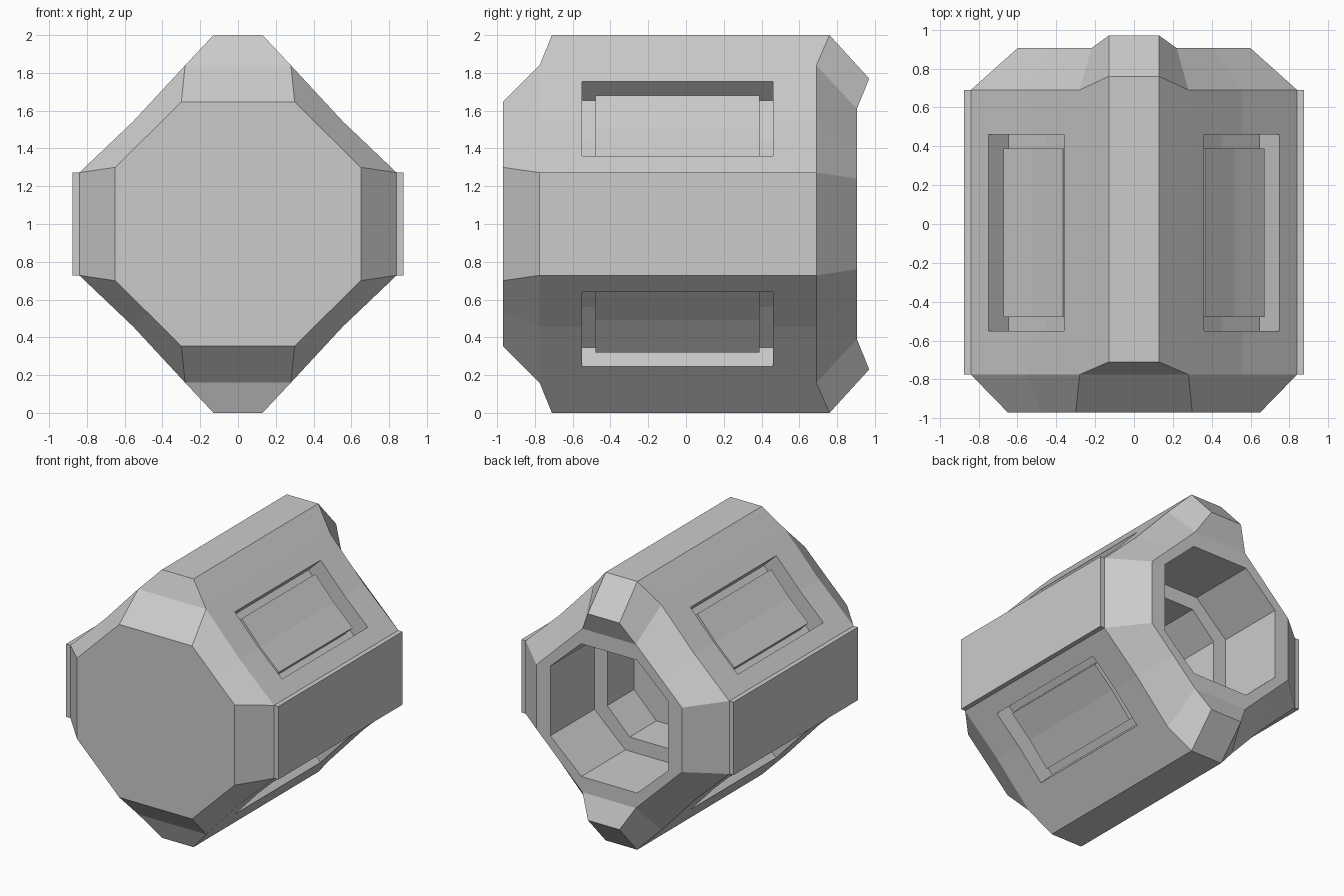
import bpy
import bmesh

cube = bpy.data.objects.get("Cube")
if cube:
    bpy.data.objects.remove(cube, do_unlink=True)

MID = 1.0  # height of the centre axis

grey = bpy.data.materials.new("plain grey")
grey.use_nodes = True
colour = (0.6, 0.6, 0.6, 1)
grey.diffuse_color = colour
grey.node_tree.nodes["Principled BSDF"].inputs["Base Color"].default_value = colour


def finish(name, bm):
    """Turn a bmesh into a flat shaded object."""
    bmesh.ops.remove_doubles(bm, verts=bm.verts, dist=1e-5)
    bmesh.ops.dissolve_degenerate(bm, edges=bm.edges, dist=1e-5)
    bmesh.ops.recalc_face_normals(bm, faces=bm.faces)
    mesh = bpy.data.meshes.new(name)
    bm.to_mesh(mesh)
    bm.free()
    mesh.materials.append(grey)
    obj = bpy.data.objects.new(name, mesh)
    bpy.context.collection.objects.link(obj)
    return obj


def loft(bm, rings):
    """Skin closed rings of (x, y, z) points and cap both ends."""
    rows = [[bm.verts.new(p) for p in ring] for ring in rings]
    n = len(rows[0])
    for a, b in zip(rows, rows[1:]):
        for i in range(n):
            j = (i + 1) % n
            bm.faces.new((a[i], a[j], b[j], b[i]))
    bm.faces.new(rows[0])
    bm.faces.new(rows[-1])


def four_way(quarter):
    """Mirror a quarter outline, running from side to top, all the way round."""
    ring = []
    for sx, sz in ((1, 1), (-1, 1), (-1, -1), (1, -1)):
        part = quarter if sx * sz > 0 else quarter[::-1]
        ring += [(sx * x, y, MID + sz * z) for x, y, z in part]
    return ring


def station(y, outline, ridge):
    """One quarter section: three outline points and the ridge point."""
    return four_way([(x, y, z) for x, z in outline] + [ridge])


# Main hull: closed front, ridged sides, hooked ridge ends, stepped back bore
RIDGE = 0.13
front = [(0.65, 0.30), (0.475, 0.4725), (0.30, 0.645)]
side = [(0.84, 0.272), (0.555, 0.543), (0.28, 0.84)]
back = [(0.60, 0.24), (0.41, 0.425), (0.22, 0.61)]
wide_bore = [(0.485, 0.26), (0.3575, 0.3775), (0.23, 0.495)]
deep_bore = [(0.38, 0.205), (0.2875, 0.2975), (0.195, 0.39)]
rings = [
    station(-0.97, front, (RIDGE, -0.97, 0.645)),
    station(-0.775, side, (RIDGE, -0.775, 0.84)),
    station(-0.775, side, (RIDGE, -0.71, 1.0)),
    station(0.69, side, (RIDGE, 0.76, 1.0)),
    station(0.905, back, (RIDGE, 0.97, 0.77)),
    station(0.905, back, (RIDGE, 0.905, 0.61)),
]
for y, bore in ((0.905, wide_bore), (0.385, wide_bore),
                (0.385, deep_bore), (0.07, deep_bore)):
    rings.append(station(y, bore, (RIDGE, y, bore[2][1])))
bm = bmesh.new()
loft(bm, rings)
hull = finish("hull", bm)

# Outlines of the window and its panel on the sloping sides
window = [(0.75, 0.36), (0.555, 0.545), (0.365, 0.76)]
panel = [(0.71, 0.398), (0.555, 0.545), (0.403, 0.717)]


def slab(bm, slope, sx, sz, y0, y1, inner, outer):
    """Block following the slope between two depths."""
    profile = [(x + inner, z + inner) for x, z in slope]
    profile += [(x + outer, z + outer) for x, z in reversed(slope)]
    loft(bm, [[(sx * x, y, MID + sz * z) for x, z in profile] for y in (y0, y1)])


corners = [(sx, sz) for sx in (1, -1) for sz in (1, -1)]

# Cut the four window recesses
bm = bmesh.new()
for sx, sz in corners:
    slab(bm, window, sx, sz, -0.55, 0.46, -0.105, 0.1)
cutter = finish("window_cutter", bm)
cutter.hide_render = True
cut = hull.modifiers.new("windows", "BOOLEAN")
cut.operation = "DIFFERENCE"
cut.solver = "EXACT"
cut.object = cutter
bpy.context.view_layer.objects.active = hull
bpy.ops.object.modifier_apply(modifier=cut.name)
bpy.data.objects.remove(cutter, do_unlink=True)

# Raised panels standing inside the recesses with a gap all round
for sx, sz in corners:
    bm = bmesh.new()
    slab(bm, panel, sx, sz, -0.48, 0.39, -0.115, -0.037)
    name = ("left" if sx > 0 else "right") + ("_upper" if sz > 0 else "_lower")
    finish(name + "_window_panel", bm)

# Flat side plates
for sx, name in ((1, "left_side_plate"), (-1, "right_side_plate")):
    bm = bmesh.new()
    loft(bm, [[(sx * x, y, MID + z) for x, z in
               ((0.8, -0.272), (0.875, -0.272), (0.875, 0.272), (0.8, 0.272))]
              for y in (-0.775, 0.69)])
    finish(name, bm)
